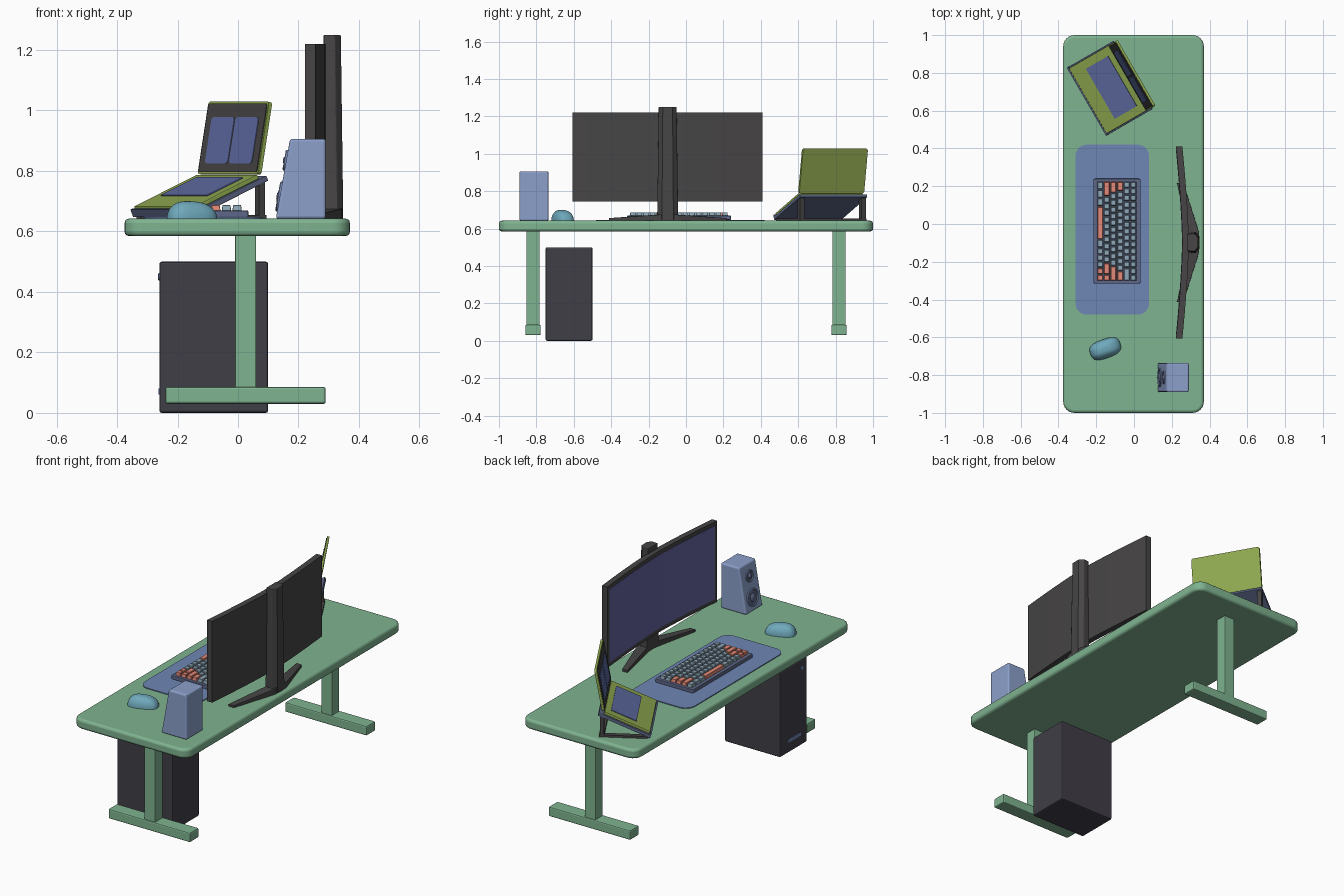
import bpy, bmesh
from math import radians, cos, sin, pi, copysign
from mathutils import Matrix, Vector

if "Cube" in bpy.data.objects:
    bpy.data.objects.remove(bpy.data.objects["Cube"])

T, R = Matrix.Translation, lambda deg, ax: Matrix.Rotation(radians(deg), 4, ax)
I = Matrix.Identity(4)


def colour(name, hexa):
    lin = lambda c: c / 12.92 if c < 0.04 else ((c + 0.055) / 1.055) ** 2.4
    m = bpy.data.materials.new(name)
    m.diffuse_color = [lin(int(hexa[i:i + 2], 16) / 255) for i in (0, 2, 4)] + [1]
    m.use_nodes = True
    m.node_tree.nodes["Principled BSDF"].inputs["Base Color"].default_value = m.diffuse_color
    return m


GREEN = colour("desk_green", "7FB390")
BLUE = colour("mat_blue", "6F87B5")
PALE = colour("speaker_blue", "8CA0CB")
SLATE = colour("slate", "5D6788")
TEAL = colour("mouse_teal", "6FA9BC")
KEY = colour("key_blue", "8FA9BA")
CORAL = colour("key_coral", "E58A78")
DARK = colour("dark", "474545")
TOWER = colour("tower_dark", "403E47")
PURPLE = colour("screen_purple", "6462A0")
OLIVE = colour("laptop_green", "8FA84F")
DEEP = colour("clock_blue", "5F6CA3")


def finish(name, bm, mat, M=I, bevel=0, seg=2, smooth=False):
    bmesh.ops.recalc_face_normals(bm, faces=bm.faces)
    me = bpy.data.meshes.new(name)
    bm.to_mesh(me)
    bm.free()
    me.materials.append(mat)
    ob = bpy.data.objects.new(name, me)
    bpy.context.collection.objects.link(ob)
    ob.matrix_world = M
    if smooth:
        me.polygons.foreach_set("use_smooth", [True] * len(me.polygons))
        me.set_sharp_from_angle(angle=radians(35))
    if bevel:
        b = ob.modifiers.new("bevel", 'BEVEL')
        b.width, b.segments, b.limit_method = bevel, seg, 'ANGLE'
        b.angle_limit = radians(40)
    return ob


def loft(name, rings, mat, M=I, **kw):
    """Closed solid through rings of equal point count."""
    bm = bmesh.new()
    vs = [[bm.verts.new(p) for p in r] for r in rings]
    n = len(rings[0])
    for a, b in zip(vs, vs[1:]):
        for i in range(n):
            bm.faces.new((a[i], a[(i + 1) % n], b[(i + 1) % n], b[i]))
    bm.faces.new(vs[0])
    bm.faces.new(vs[-1])
    return finish(name, bm, mat, M, **kw)


def prism(name, pts, z0, z1, mat, M=I, **kw):
    return loft(name, [[(x, y, z) for x, y in pts] for z in (z0, z1)], mat, M, **kw)


def box(name, x0, x1, y0, y1, z0, z1, mat, M=I, **kw):
    return prism(name, [(x0, y0), (x1, y0), (x1, y1), (x0, y1)], z0, z1, mat, M, **kw)


def rounded(x0, x1, y0, y1, r, n=6):
    corners = [(x1 - r, y1 - r, 0), (x0 + r, y1 - r, 90), (x0 + r, y0 + r, 180), (x1 - r, y0 + r, 270)]
    return [(cx + r * cos(radians(a + 90 * i / n)), cy + r * sin(radians(a + 90 * i / n)))
            for cx, cy, a in corners for i in range(n + 1)]


def lathe(name, prof, mat, M=I, n=32):
    return loft(name, [[(r * cos(2 * pi * i / n), r * sin(2 * pi * i / n), z) for i in range(n)]
                       for r, z in prof], mat, M, smooth=True)


# Desk
prism("desk_top", rounded(-.375, .37, -1, 1, .06), .585, .642, GREEN, bevel=.014, seg=3, smooth=True)
for side, s in (("near", -1), ("far", 1)):
    y = .818 * s
    box(side + "_desk_leg", -.01, .06, y - .035, y + .035, .06, .59, GREEN, bevel=.004)
    box(side + "_desk_foot", -.24, .29, y - .041, y + .041, .03, .086, GREEN, bevel=.007)

# Computer tower under the desk
box("tower_case", -.26, .10, -.75, -.50, 0, .5, TOWER, bevel=.008)
box("tower_front_strip", -.263, -.255, -.69, -.57, .06, .08, BLUE)
lathe("tower_button", [(.012, 0), (.012, .004), (.009, .005)], BLUE, T((-.259, -.70, .45)) @ R(-90, 'Y'), 16)

# Desk mat
prism("desk_mat", rounded(-.31, .08, -.48, .42, .06), .641, .647, BLUE)

# Keyboard: rows run from the far edge to the space bar
prism("keyboard_case", rounded(-.214, .034, -.315, .24, .008, 3), .647, .669, SLATE, bevel=.003)
rows = [[1] * 15, [1] * 13 + [2], [1.5] + [1] * 12 + [1.5], [1.75] + [1] * 11 + [2.25],
        [2.25] + [1] * 10 + [1.75, 1], [1.25] * 3 + [5, 1.25] + [1] * 5]
accents = {(2, 0), (3, 0), (4, 0), (3, 12), (4, 11), (4, 12), (5, 3), (5, 8), (5, 9), (2, 13)}
sets = {"keycaps": (bmesh.new(), KEY), "accent_keycaps": (bmesh.new(), CORAL)}
for r, row in enumerate(rows):
    y = .226
    for c, w in enumerate(row):
        bm = sets["accent_keycaps" if (r, c) in accents else "keycaps"][0]
        w *= .0352
        x, cy = -.003 - r * .0352, y - w / 2
        y -= w
        out = bmesh.ops.create_cube(bm, size=1)["verts"]
        for v in out:
            top = v.co.z > 0
            g = .009 if top else .0035
            v.co = (x + copysign((.0352 - g) / 2, v.co.x), cy + copysign((w - g) / 2, v.co.y),
                    .687 if top else .666)
for name, (bm, mat) in sets.items():
    finish(name, bm, mat, bevel=.0012, seg=1)

# Mouse: half superellipsoid with its hump nearer the palm
sgn = lambda v, p: copysign(abs(v) ** p, v)
rings = []
for k in range(11):
    a = k / 10 * pi / 2 * .97
    rr, h = cos(a) ** .8, sin(a) * .058
    rings.append([(.084 * rr * sgn(cos(t), .7) + .018 * (1 - rr) * -1, .05 * rr * sgn(sin(t), .7), h)
                  for t in (2 * pi * i / 32 for i in range(32))])
loft("mouse", rings, TEAL, T((-.152, -.66, .642)) @ R(20, 'Z'), smooth=True)

# Speaker with slanted baffle and two drivers
prism("speaker_cabinet", [(.125, .642), (.29, .642), (.29, .906), (.172, .906)], .735, .89, PALE,
      R(90, 'X'), bevel=.009, seg=3)
for name, z, r in (("woofer", .715, .05), ("tweeter", .835, .034)):
    M = T((.125 + (z - .642) * .178, -.8125, z)) @ R(-80, 'Y')
    lathe(name + "_ring", [(r, -.003), (r, .004), (r * .93, .007), (r * .84, .006), (r * .8, .002)], PALE, M)
    lathe(name + "_cone", [(r * .8, .0022), (r * .45, .0028), (r * .4, .006), (r * .2, .01), (r * .05, .011)],
          SLATE, M)


# Curved monitor
def curved(name, half, z0, z1, front, back, mat):
    rings = []
    for i in range(17):
        t = (i / 8 - 1) * half
        x = .256 - .034 * (abs(t) / .508) ** 1.5
        rings.append([(x + front, t, z0), (x + back, t, z0), (x + back, t, z1), (x + front, t, z1)])
    loft(name, rings, mat, T((0, -.098, 0)), smooth=True)


curved("monitor_shell", .508, .745, 1.22, 0, .034, DARK)
curved("monitor_screen", .488, .768, 1.198, -.002, .004, PURPLE)

# Monitor stand: tapered column and two splayed feet
section = [(.283, -.045), (.32, -.048), (.34, -.026), (.34, .026), (.32, .048), (.283, .045)]
loft("monitor_column", [[(x + (.008 if x > .3 else 0), y * 1.18, .645) for x, y in section],
                        [(x, y, 1.25) for x, y in section]], DARK, T((0, -.098, 0)), bevel=.004)
for side, s in (("near", -1), ("far", 1)):
    foot = [(.348, 0), (.344, .055), (.262, .315), (.228, .315), (.295, 0)]
    rings = [[(x, y * s, .641) for x, y in foot],
             [(x, y * s, .678 - .022 * y / .315) for x, y in foot]]
    loft(side + "_monitor_foot", rings, DARK, T((0, -.098, 0)), bevel=.002)

# Laptop stand, turned toward the user
M = T((-.125, .72, 0)) @ R(30, 'Z')
P = M @ T((0, 0, .716)) @ R(-23.5, 'Y')
box("laptop_stand_tray", -.15, .15, -.208, .208, -.009, .009, SLATE, P, bevel=.003)
box("laptop_stand_lip", -.152, -.143, -.208, .208, -.009, .018, SLATE, P)
for side, s in (("near", -1), ("far", 1)):
    y = .19 * s
    box(side + "_laptop_stand_base", -.125, .135, y - .014, y + .014, .641, .654, DARK, M)
    box(side + "_laptop_stand_post", .107, .13, y - .014, y + .014, .65, .765, DARK, M)
box("laptop_stand_crossbar", .107, .135, -.19, .19, .641, .653, DARK, M)

# Laptop: base, keyboard area, lid, display with two clock tiles
box("laptop_base", -.141, .124, -.2, .2, .009, .025, OLIVE, P, bevel=.004)
box("laptop_keyboard", -.055, .092, -.153, .153, .02, .029, DEEP, P)
L = M @ T((.110, 0, .789)) @ R(10, 'Y')
turn = R(90, 'Y')
prism("laptop_lid", rounded(-.243, 0, -.2, .2, .012, 4), -.005, .008, OLIVE, L @ turn)
prism("laptop_display", rounded(-.236, -.006, -.193, .193, .01, 4), -.008, -.003, DARK, L @ turn)
for side, y0, y1 in (("left", .004, .155), ("right", -.155, -.004)):
    prism(side + "_clock_tile", rounded(-.19, -.035, y0, y1, .012, 4), -.010, -.006, DEEP, L @ turn)
